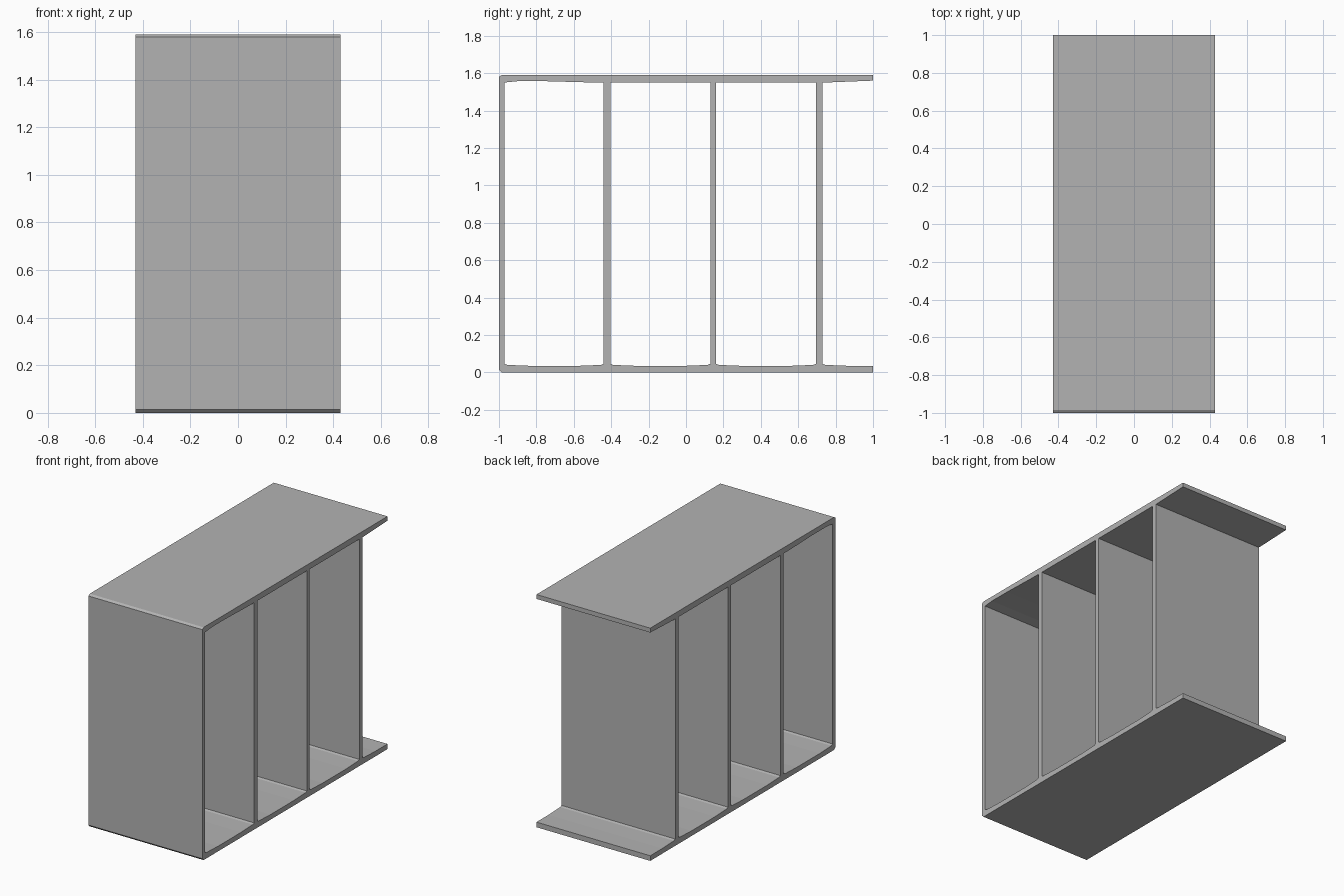
import bpy
import bmesh

old = bpy.data.objects.get("Cube")
if old:
    bpy.data.objects.remove(old, do_unlink=True)

HALF_WIDTH = 0.43
FLOOR, CEILING, TOP = 0.046, 1.55, 1.59
WALLS = {
    "front_panel": (-1.0, -0.97),
    "front_divider": (-0.44, -0.405),
    "middle_divider": (0.13, 0.16),
    "rear_divider": (0.695, 0.73),
}

grey = bpy.data.materials.new("plain grey")
grey.use_nodes = True
grey.diffuse_color = (0.45, 0.45, 0.45, 1)
grey.node_tree.nodes["Principled BSDF"].inputs["Base Color"].default_value = grey.diffuse_color


def extrude_profile(name, points):
    """Sweep a (y, z) outline across the full width."""
    bm = bmesh.new()
    face = bm.faces.new([bm.verts.new((-HALF_WIDTH, y, z)) for y, z in points])
    swept = bmesh.ops.extrude_face_region(bm, geom=[face])["geom"]
    verts = [v for v in swept if isinstance(v, bmesh.types.BMVert)]
    bmesh.ops.translate(bm, verts=verts, vec=(2 * HALF_WIDTH, 0, 0))
    bmesh.ops.recalc_face_normals(bm, faces=bm.faces)
    mesh = bpy.data.meshes.new(name)
    bm.to_mesh(mesh)
    bm.free()
    mesh.materials.append(grey)
    obj = bpy.data.objects.new(name, mesh)
    bpy.context.collection.objects.link(obj)
    return obj


# Upright panels
for name, (y0, y1) in WALLS.items():
    extrude_profile(name, [(y0, FLOOR), (y1, FLOOR), (y1, CEILING), (y0, CEILING)])

# Bottom board: thinner between the panels, with a small fillet at each one
inner = []
for y0, y1 in WALLS.values():
    if y0 > -1:
        inner += [(y0 - 0.14, 0.035), (y0 - 0.015, 0.04)]
    inner += [(y0, FLOOR), (y1, FLOOR), (y1 + 0.015, 0.04), (y1 + 0.14, 0.035)]
extrude_profile("bottom_board",
                [(-0.985, 0), (1, 0), (1, 0.035)] + inner[::-1] + [(-1, 0.015)])

# Top board: chamfered front edge, slightly thinner in the front bay and at the rear
extrude_profile("top_board", [
    (-1, CEILING), (-0.97, CEILING), (-0.9, 1.557), (-0.75, 1.557), (-0.5, CEILING),
    (0.75, CEILING), (1, 1.56), (1, TOP), (-0.985, TOP), (-1, 1.58),
])
